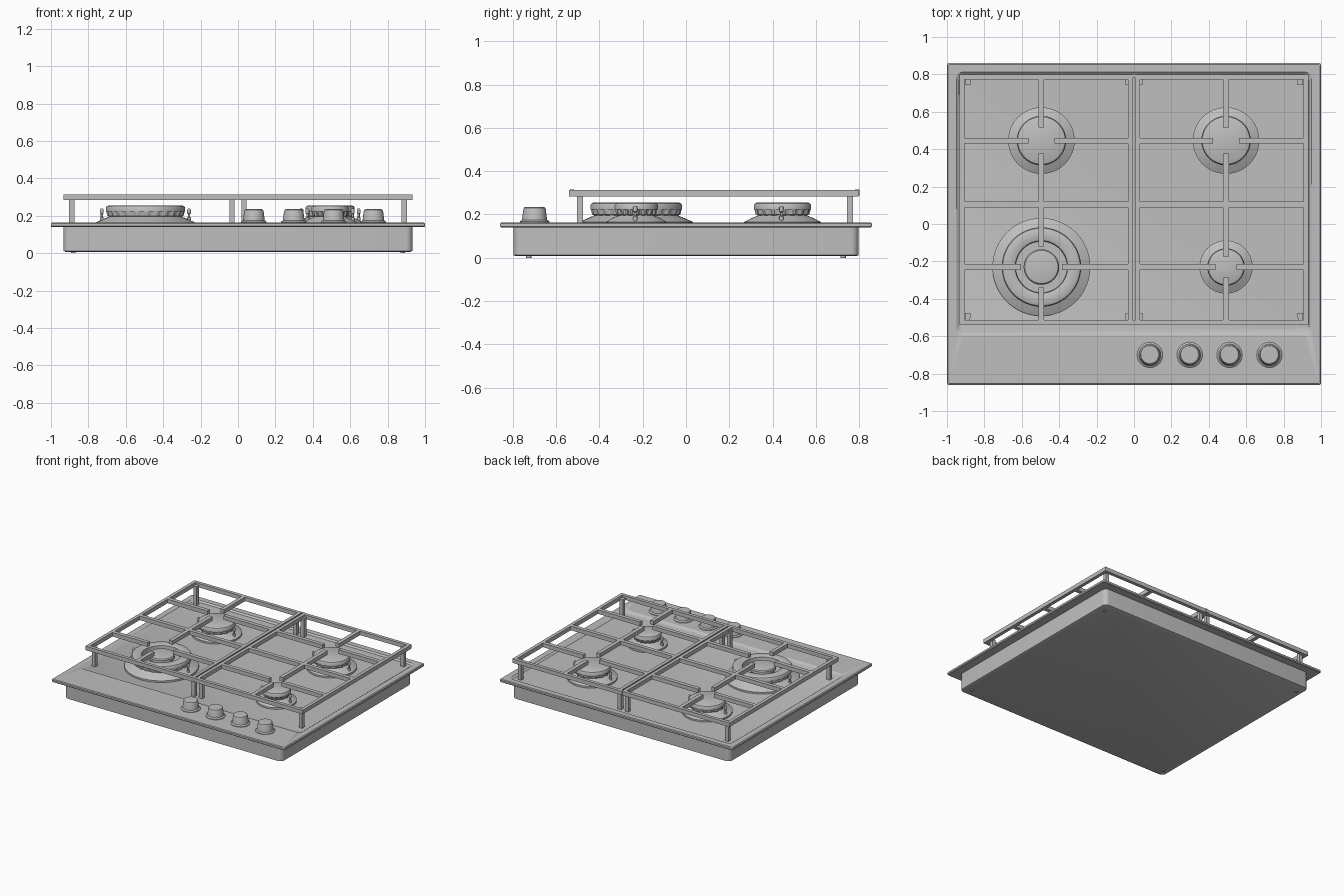
import bpy, bmesh, math

if "Cube" in bpy.data.objects:
    bpy.data.objects.remove(bpy.data.objects["Cube"])

mat = bpy.data.materials.new("steel_grey")
mat.diffuse_color = (0.52, 0.52, 0.52, 1)
mat.use_nodes = True
mat.node_tree.nodes["Principled BSDF"].inputs["Base Color"].default_value = mat.diffuse_color


def finish(name, bm, smooth=True):
    bmesh.ops.recalc_face_normals(bm, faces=bm.faces)
    me = bpy.data.meshes.new(name)
    bm.to_mesh(me)
    bm.free()
    ob = bpy.data.objects.new(name, me)
    bpy.context.collection.objects.link(ob)
    me.materials.append(mat)
    if smooth:
        bpy.ops.object.select_all(action='DESELECT')
        ob.select_set(True)
        bpy.context.view_layer.objects.active = ob
        bpy.ops.object.shade_smooth_by_angle(angle=math.radians(32))
    return ob


def loft(name, loops):
    """Skin closed loops of equal length, capping both ends."""
    bm = bmesh.new()
    rings = [[bm.verts.new(p) for p in lp] for lp in loops]
    n = len(rings[0])
    for a, b in zip(rings, rings[1:]):
        for i in range(n):
            j = (i + 1) % n
            bm.faces.new((a[i], a[j], b[j], b[i]))
    bm.faces.new(rings[0])
    bm.faces.new(rings[-1])
    return finish(name, bm)


def rrect(x0, x1, y0, y1, r, z, seg=5):
    """Rounded rectangle loop."""
    pts = []
    for cx, cy, a0 in ((x1 - r, y1 - r, 0), (x0 + r, y1 - r, 90),
                       (x0 + r, y0 + r, 180), (x1 - r, y0 + r, 270)):
        for i in range(seg + 1):
            a = math.radians(a0 + 90 * i / seg)
            pts.append((cx + r * math.cos(a), cy + r * math.sin(a), z))
    return pts


def lathe(name, cx, cy, profile, n=48):
    """Profile rows are (radius, z, tooth depth); teeth notch alternate pairs."""
    loops = []
    for r, z, t in profile:
        loops.append([(cx + (r - t * (i // 2 % 2)) * math.cos(2 * math.pi * i / n),
                       cy + (r - t * (i // 2 % 2)) * math.sin(2 * math.pi * i / n), z)
                      for i in range(n)])
    return loft(name, loops)


def add_box(bm, x0, x1, y0, y1, z0, z1):
    v = [bm.verts.new((x, y, z)) for z in (z0, z1)
         for x, y in ((x0, y0), (x1, y0), (x1, y1), (x0, y1))]
    for f in ((3, 2, 1, 0), (4, 5, 6, 7), (0, 1, 5, 4), (1, 2, 6, 5), (2, 3, 7, 6), (3, 0, 4, 7)):
        bm.faces.new([v[i] for i in f])


# Under-counter body and its small feet
loft("body", [rrect(-.92, .92, -.785, .785, .03, .007),
              rrect(-.933, .933, -.798, .798, .035, .012),
              rrect(-.933, .933, -.798, .798, .035, .142)])
for sx in (-1, 1):
    for sy in (-1, 1):
        lathe("foot", sx * .88, sy * .727, [(.012, 0, 0), (.012, .01, 0)], 12)

# Top plate with pressed recess
loft("top_plate", [rrect(-.995, .995, -.855, .855, .008, .140),
                   rrect(-1, 1, -.86, .86, .010, .145),
                   rrect(-1, 1, -.86, .86, .010, .158),
                   rrect(-.994, .994, -.854, .854, .008, .163),
                   rrect(-.95, .95, -.595, .812, .035, .163),
                   rrect(-.935, .935, -.58, .80, .030, .152)])

# Burners: centre, base radius, head radius, pan-support gap
burners = [("rear_left", -.495, .446, .178, .132, .07),
           ("rear_right", .492, .446, .178, .132, .07),
           ("front_right", .492, -.23, .142, .100, .055),
           ("front_left", -.495, -.23, .262, .212, .11)]
for name, cx, cy, rb, rh, gap in burners:
    big = rh > .2
    # Raised base skirt
    lathe(name + "_burner_base", cx, cy,
          [(rb, .150, 0), (rb, .165, 0), (rb - .012, .171, 0), (rh + .012, .183, 0),
           (rh - .02, .196, 0), (rh - .03, .205, 0)])
    # Slotted flame head and cap; the big burner has a ring and inner cap
    head = [(rh - .03, .190, 0), (rh - .008, .200, .008), (rh - .003, .222, .008),
            (rh, .223, 0), (rh, .243, 0), (rh - .005, .251, 0), (rh - .016, .256, 0)]
    if big:
        head += [(.150, .256, 0), (.140, .251, 0), (.137, .205, 0)]
    lathe(name + "_burner_head", cx, cy, head, 96 if big else 64)
    if big:
        lathe(name + "_inner_cap", cx, cy,
              [(.08, .200, 0), (.088, .225, .006), (.095, .227, 0), (.095, .245, 0),
               (.089, .253, 0), (.078, .256, 0)])
    # Spark pin and flame sensor either side
    for s in (-1, 1):
        px = cx + s * (rh + .021)
        lathe(name + "_pin", px, cy - .005,
              [(.010, .165, 0), (.010, .19, 0), (.006, .195, 0), (.006, .21, 0),
               (.010, .213, 0), (.010, .232, 0), (.006, .238, 0)], 12)

# Pan supports: frame, fingers that stop short of the burners, and legs
ZB, ZT, W = .283, .314, .015
for side, s in (("left", -1), ("right", 1)):
    bm = bmesh.new()
    xa, xb = sorted((s * .932, s * .005))
    y0, y1 = -.54, .798
    fw = .026
    for b in ((xa, xb, y0, y0 + fw), (xa, xb, y1 - fw, y1),
              (xa, xa + fw, y0 + fw, y1 - fw), (xb - fw, xb, y0 + fw, y1 - fw)):
        add_box(bm, *b, ZB, ZT)
    xi, xj, yi, yj = xa + fw, xb - fw, y0 + fw, y1 - fw
    (_, cx, yr, _, _, gr), (_, _, yf, _, _, gf) = sorted(
        [b for b in burners if b[0].endswith(side)], key=lambda b: -b[2])
    add_box(bm, xi, xj, .104 - W, .104 + W, ZB, ZT)
    for cy, g in ((yr, gr), (yf, gf)):
        add_box(bm, xi, cx - g, cy - W, cy + W, ZB, ZT)
        add_box(bm, cx + g, xj, cy - W, cy + W, ZB, ZT)
    for a, b in ((yi, yf - gf), (yf + gf, .104 - W), (.104 + W, yr - gr), (yr + gr, yj)):
        add_box(bm, cx - W, cx + W, a, b, ZB, ZT)
    for lx in (s * .889, s * .032):
        for ly in (-.489, .757):
            add_box(bm, lx - .014, lx + .014, ly - .014, ly + .014, .150, .300)
            # Short web tying the leg to the frame
            d = -1 if ly < 0 else 1
            add_box(bm, lx - .013, lx + .013, min(ly, ly + d * .03), max(ly, ly + d * .03), ZB, .299)
    finish(side + "_pan_support", bm, False)

# Small locating tabs between the two supports
bm = bmesh.new()
for y in (-.527, .792):
    add_box(bm, -.012, .012, y - .01, y + .01, ZB + .004, ZT + .001)
finish("locating_tabs", bm, False)

# Control knobs
for i, x in enumerate((.085, .298, .511, .724)):
    lathe("knob_%d" % (i + 1), x, -.70,
          [(.068, .160, 0), (.068, .168, 0), (.062, .173, 0), (.058, .175, 0),
           (.052, .222, 0), (.049, .231, 0), (.043, .235, 0)], 40)
